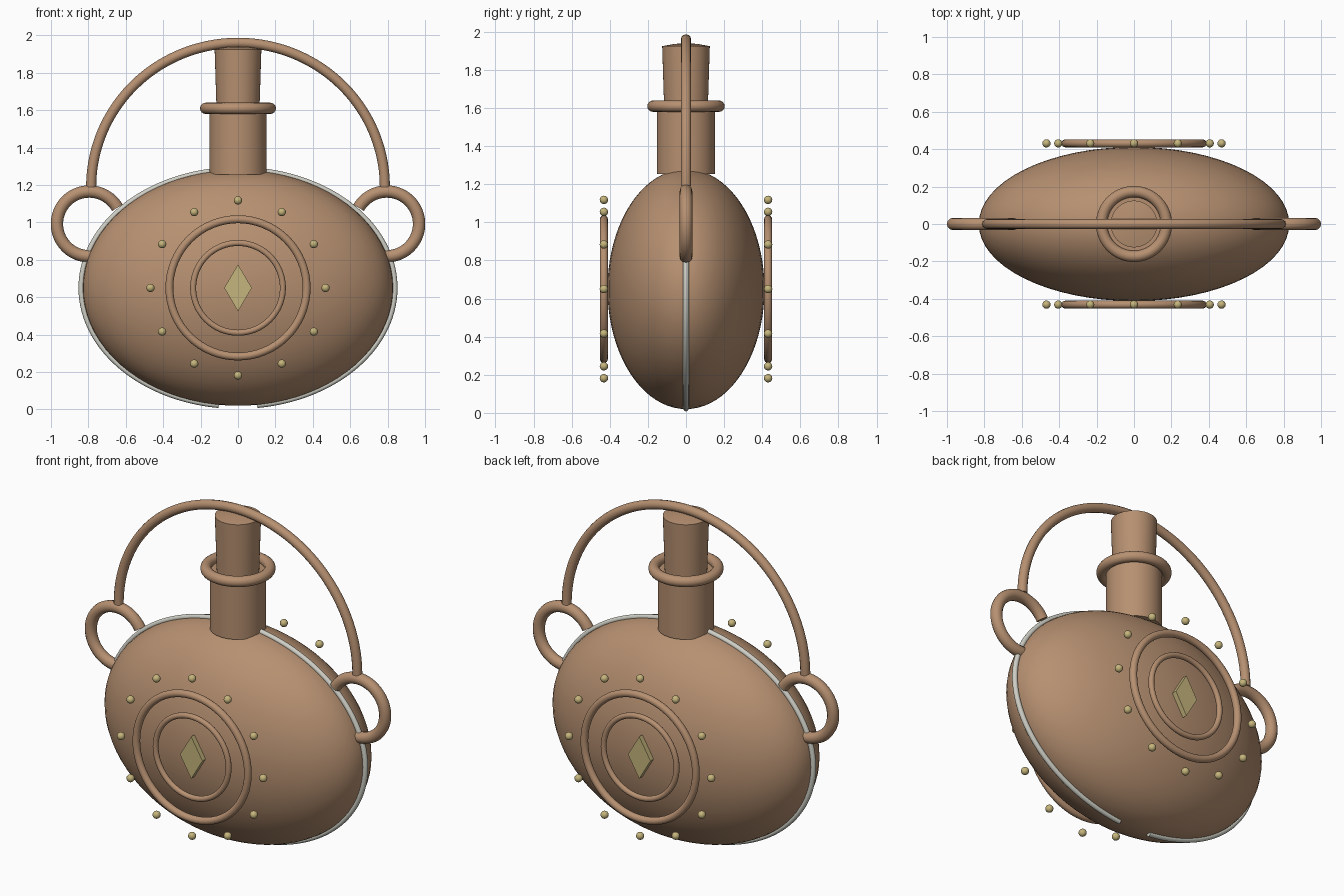
import bpy, bmesh, math
from mathutils import Vector

if "Cube" in bpy.data.objects:
    bpy.data.objects.remove(bpy.data.objects["Cube"])

def material(name, rgb):
    m = bpy.data.materials.new(name)
    m.diffuse_color = (*rgb, 1)
    m.use_nodes = True
    m.node_tree.nodes["Principled BSDF"].inputs["Base Color"].default_value = m.diffuse_color
    return m

CLAY = material("brown_clay", (0.47, 0.28, 0.165))
BRASS = material("pale_brass", (0.56, 0.46, 0.20))
SEAM = material("pale_grey", (0.62, 0.62, 0.56))
MID_Z = 0.65

def finish(name, mat, smooth=True):
    o = bpy.context.object
    o.name = name
    o.data.materials.append(mat)
    if smooth:
        bpy.ops.object.shade_smooth_by_angle(angle=math.radians(40))
    return o

def torus(name, loc, major, minor, rot=(0, 0, 0), mat=CLAY):
    bpy.ops.mesh.primitive_torus_add(location=loc, rotation=rot, major_radius=major, minor_radius=minor,
                                     major_segments=64, minor_segments=16)
    return finish(name, mat)

def lathe(name, profile, mat, steps=48):
    """Spin (radius, z) points around the z axis."""
    bm = bmesh.new()
    vs = [bm.verts.new((r, 0, z)) for r, z in profile]
    es = [bm.edges.new(p) for p in zip(vs, vs[1:])]
    bmesh.ops.spin(bm, geom=vs + es, cent=(0, 0, 0), axis=(0, 0, 1), angle=math.tau, steps=steps)
    bmesh.ops.remove_doubles(bm, verts=bm.verts, dist=1e-4)
    bmesh.ops.recalc_face_normals(bm, faces=bm.faces)
    me = bpy.data.meshes.new(name)
    bm.to_mesh(me)
    bm.free()
    o = bpy.data.objects.new(name, me)
    bpy.context.collection.objects.link(o)
    select(o)
    return finish(name, mat)

def select(o):
    bpy.ops.object.select_all(action='DESELECT')
    o.select_set(True)
    bpy.context.view_layer.objects.active = o

def arc_tube(name, centre, rx, rz, a0, a1, radius, mat, n=64):
    """Capped tube along an elliptical arc in the xz plane, angles in degrees."""
    cu = bpy.data.curves.new(name, 'CURVE')
    cu.dimensions = '3D'
    cu.bevel_depth, cu.bevel_resolution, cu.use_fill_caps = radius, 4, True
    sp = cu.splines.new('POLY')
    sp.points.add(n)
    for i, p in enumerate(sp.points):
        a = math.radians(a0 + (a1 - a0) * i / n)
        p.co = (centre[0] + rx * math.cos(a), 0, centre[1] + rz * math.sin(a), 1)
    o = bpy.data.objects.new(name, cu)
    bpy.context.collection.objects.link(o)
    select(o)
    bpy.ops.object.convert(target='MESH')
    return finish(name, mat)

# Flattened round body
bpy.ops.mesh.primitive_uv_sphere_add(segments=64, ring_count=40, radius=1, location=(0, 0, MID_Z))
bpy.context.object.scale = (0.83, 0.412, 0.63)
finish("body", CLAY)

# Neck, collar and stopper
lathe("neck", [(0, 1.255), (0.152, 1.255), (0.152, 1.60), (0, 1.60)], CLAY)
torus("collar", (0, 0, 1.61), 0.173, 0.03)
lathe("stopper", [(0, 1.58), (0.114, 1.58), (0.125, 1.925), (0.06, 1.937), (0, 1.94)], CLAY)

# Carrying handle over the top
arc_tube("handle", (0, 1.19), 0.785, 0.77, 0, 180, 0.027, CLAY, 80)

# Side loops and seams, one per side
for side, s in (("right", 1), ("left", -1)):
    arc_tube(side + "_loop", (0.795 * s, 0.992), 0.173 * s, 0.173, -93, 150, 0.033, CLAY)
    arc_tube(side + "_seam", (0, MID_Z), 0.838 * s, 0.632, -83, 83, 0.015, SEAM, 80)

# Medallion on the front and back
for face, s in (("front", -1), ("back", 1)):
    y = 0.431 * s
    flat = (math.pi / 2, 0, 0)
    torus(face + "_outer_ring", (0, y, MID_Z), 0.367, 0.021, flat)
    torus(face + "_inner_ring", (0, y, MID_Z), 0.24, 0.016, flat)
    for i in range(12):
        a = i * math.tau / 12
        bpy.ops.mesh.primitive_uv_sphere_add(segments=16, ring_count=10, radius=0.022, location=(
            0.468 * math.cos(a), y, MID_Z + 0.468 * math.sin(a)))
        finish(f"{face}_bead_{i + 1}", BRASS)
    # Diamond inlay
    bpy.ops.mesh.primitive_cylinder_add(vertices=4, radius=1, depth=1, location=(0, 0.425 * s, MID_Z), rotation=flat)
    bpy.context.object.scale = (0.074, 0.125, 0.03)
    finish(face + "_diamond", BRASS, False)
